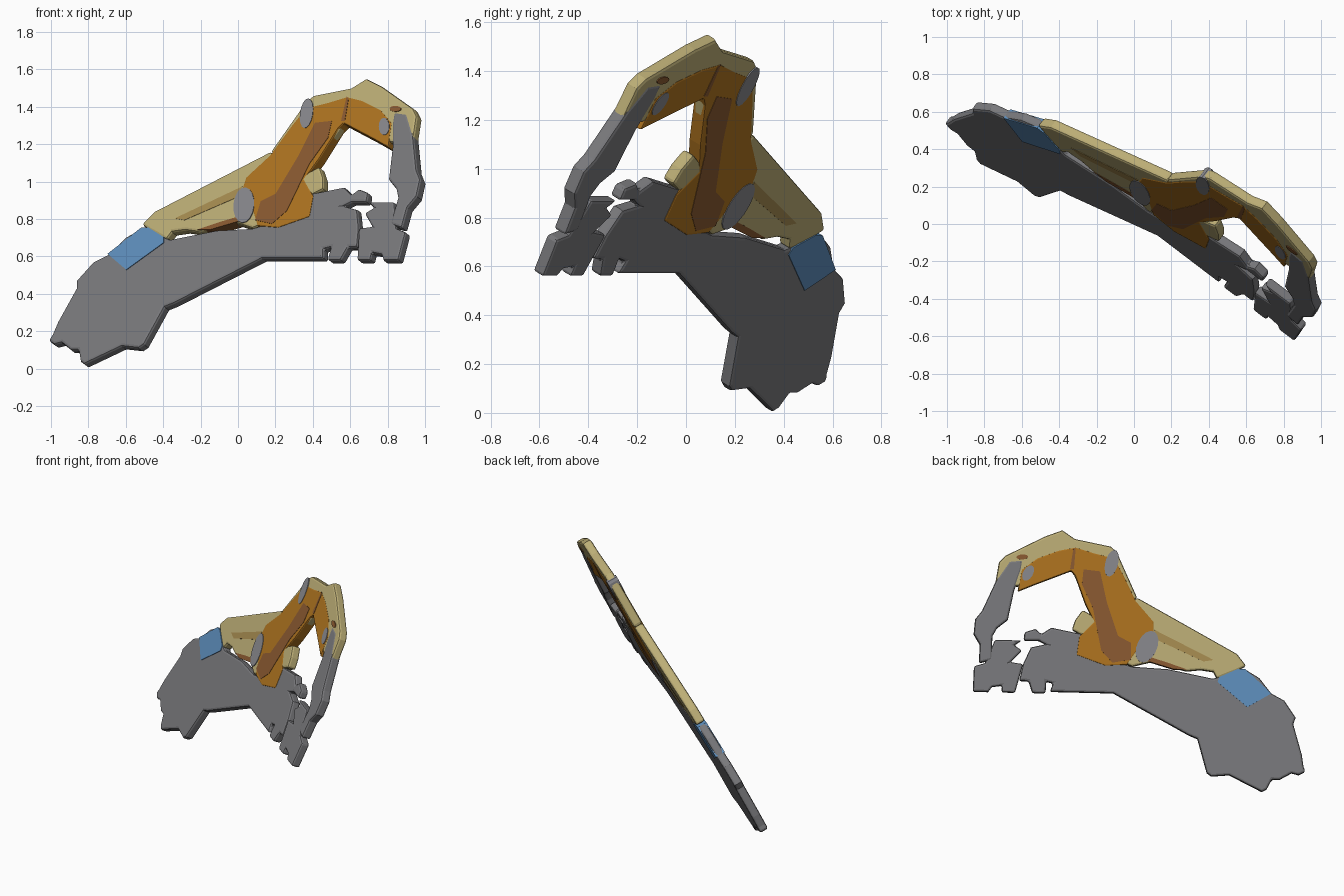
import bpy, bmesh, math
from mathutils import Vector

cube = bpy.data.objects.get("Cube")
if cube:
    bpy.data.objects.remove(cube, do_unlink=True)

# The whole model is a thin slab lying in one slanted plane
SLOPE_X, SLOPE_Z, OFFSET = -0.761, 0.599, -0.287
NORMAL = Vector((-SLOPE_X, 1.0, -SLOPE_Z)).normalized()


def make_material(name, red, green, blue):
    mat = bpy.data.materials.new(name)
    mat.use_nodes = True
    colour = (red, green, blue, 1.0)
    mat.diffuse_color = colour
    shader = next(n for n in mat.node_tree.nodes if n.type == 'BSDF_PRINCIPLED')
    shader.inputs["Base Color"].default_value = colour
    return mat


GREY = make_material("stone grey", .19, .19, .2)
TAN = make_material("pale tan", .5, .42, .18)
OCHRE = make_material("dark tan", .38, .26, .08)
ORANGE = make_material("burnt orange", .42, .17, .014)
BROWN = make_material("rust brown", .25, .1, .03)
BLUE = make_material("steel blue", .11, .27, .5)
SLATE = make_material("joint grey", .24, .24, .26)


def plate(name, outline, material, half=.029, bevel=.014):
    """Extrude a front outline, in hundredths of a unit, through the slanted plane."""
    bm = bmesh.new()
    corners = []
    for px, pz in outline:
        x, z = px / 100, pz / 100
        place = Vector((x, OFFSET + SLOPE_X * x + SLOPE_Z * z, z))
        corners.append(bm.verts.new(place - NORMAL * half))
    face = bm.faces.new(corners)
    grown = bmesh.ops.extrude_face_region(bm, geom=[face])
    top = [g for g in grown["geom"] if isinstance(g, bmesh.types.BMVert)]
    bmesh.ops.translate(bm, verts=top, vec=NORMAL * half * 2)
    bmesh.ops.recalc_face_normals(bm, faces=bm.faces[:])
    mesh = bpy.data.meshes.new(name)
    bm.to_mesh(mesh)
    bm.free()
    mesh.materials.append(material)
    obj = bpy.data.objects.new(name, mesh)
    bpy.context.collection.objects.link(obj)
    if bevel:
        mod = obj.modifiers.new("soft rim", 'BEVEL')
        mod.width = bevel
        mod.segments = 2
        mod.limit_method = 'ANGLE'
        mod.angle_limit = math.radians(60)
    return obj


def disc(name, cx, cz, rx, rz, material, half, lean=0.0):
    """Oval plate, given by its front centre, radii and lean."""
    ring = []
    for i in range(16):
        angle = math.tau * i / 16
        u, v = rx * math.cos(angle), rz * math.sin(angle)
        ring.append((cx + u * math.cos(lean) + v * math.sin(lean),
                     cz + v * math.cos(lean) - u * math.sin(lean)))
    plate(name, ring, material, half, 0)


# Grey body with its ragged ends
plate("body", [
    (-100, 14), (-97, 12), (-93, 13), (-88, 9), (-84, 9), (-83, 3), (-81, 1.5),
    (-61, 11), (-52, 10), (-49, 12), (-38, 32), (-33, 34), (14, 58), (47, 58),
    (47, 63), (51, 64), (49, 57), (56, 57), (60, 64), (65, 64), (66, 74),
    (65, 84), (58, 86), (62, 88), (70, 88), (71, 93), (66, 95), (62, 92),
    (58, 96), (48, 94), (38, 92), (30, 80), (9, 74), (-10, 73), (-35, 68),
    (-50, 74), (-59, 69), (-68, 60), (-76, 56), (-85, 46), (-85, 42),
    (-95, 24), (-98, 17)], GREY)

# Grey hanging arm and hand
plate("hanging_arm", [
    (85, 136), (92, 135), (95, 125), (97, 105), (99, 100), (97, 91), (92, 85),
    (89, 74), (83, 76), (87, 90), (86, 95), (82, 100), (84, 117), (84, 130)],
    GREY, .033)
plate("hand", [
    (65, 57), (72, 57), (73, 61), (78, 60), (79, 57), (87, 57), (91, 72),
    (86, 74), (85, 88), (71, 88), (74, 85), (69, 82), (73, 75), (66, 74)], GREY)

# Tan casing along the upper edge
plate("lower_casing", [
    (-37, 68), (-46, 73), (-50, 76), (-43, 83), (19, 115), (28, 105), (28, 82),
    (9, 74), (0, 77), (-20, 72), (-27, 73), (-34, 72)], TAN, .031)
plate("upper_casing", [
    (19, 115), (38, 142), (42, 145), (62, 149), (70, 154), (78, 150), (95, 138),
    (97, 134), (95, 121), (83, 120), (75, 123), (58, 131), (45, 112), (28, 100)],
    TAN, .03)
plate("elbow_casing", [
    (36, 102), (45, 107), (47, 101), (47, 95), (41, 92), (34, 92)], TAN, .031)

# Orange limb, bent over at the top
plate("orange_limb", [
    (3, 92), (6, 101), (19, 113), (30, 128), (38, 138), (50, 141), (60, 144),
    (68, 142), (78, 137), (84, 130), (82, 117), (75, 121), (58, 130), (55, 127),
    (45, 111), (37, 100), (42, 91), (40, 80), (23, 74), (12, 75), (8, 88)],
    ORANGE, .033, .008)

# Thin coloured inlays, showing on both faces
plate("rust_stripe", [
    (43, 130), (52, 131), (50, 122), (40, 108), (28, 83), (20, 76), (11, 78),
    (14, 88), (22, 92), (34, 112)], BROWN, .035, 0)
plate("bend_stripe", [(57, 131), (60, 144), (61, 143), (59, 131)], BROWN, .035, 0)
plate("casing_stripe", [(-32, 79), (-27, 78), (3, 91), (4, 96)], OCHRE, .033, 0)
plate("casing_hem", [(-20, 73), (-13, 73), (4, 78), (2, 80), (-8, 77)], BROWN, .033, 0)
plate("blue_patch", [(-68, 60), (-50, 74), (-46, 74), (-38, 69), (-38, 66),
                     (-58, 51.5)], BLUE, .033, 0)

# Oval joints
disc("top_joint", 38.5, 135, 3.4, 8, SLATE, .036, .15)
disc("wrist_joint", 80, 128, 2.8, 4.6, SLATE, .036)
disc("base_joint", 5, 86, 5.5, 9.5, SLATE, .036, .1)
disc("wrist_button", 86, 137.5, 3, 1.5, BROWN, .035)
